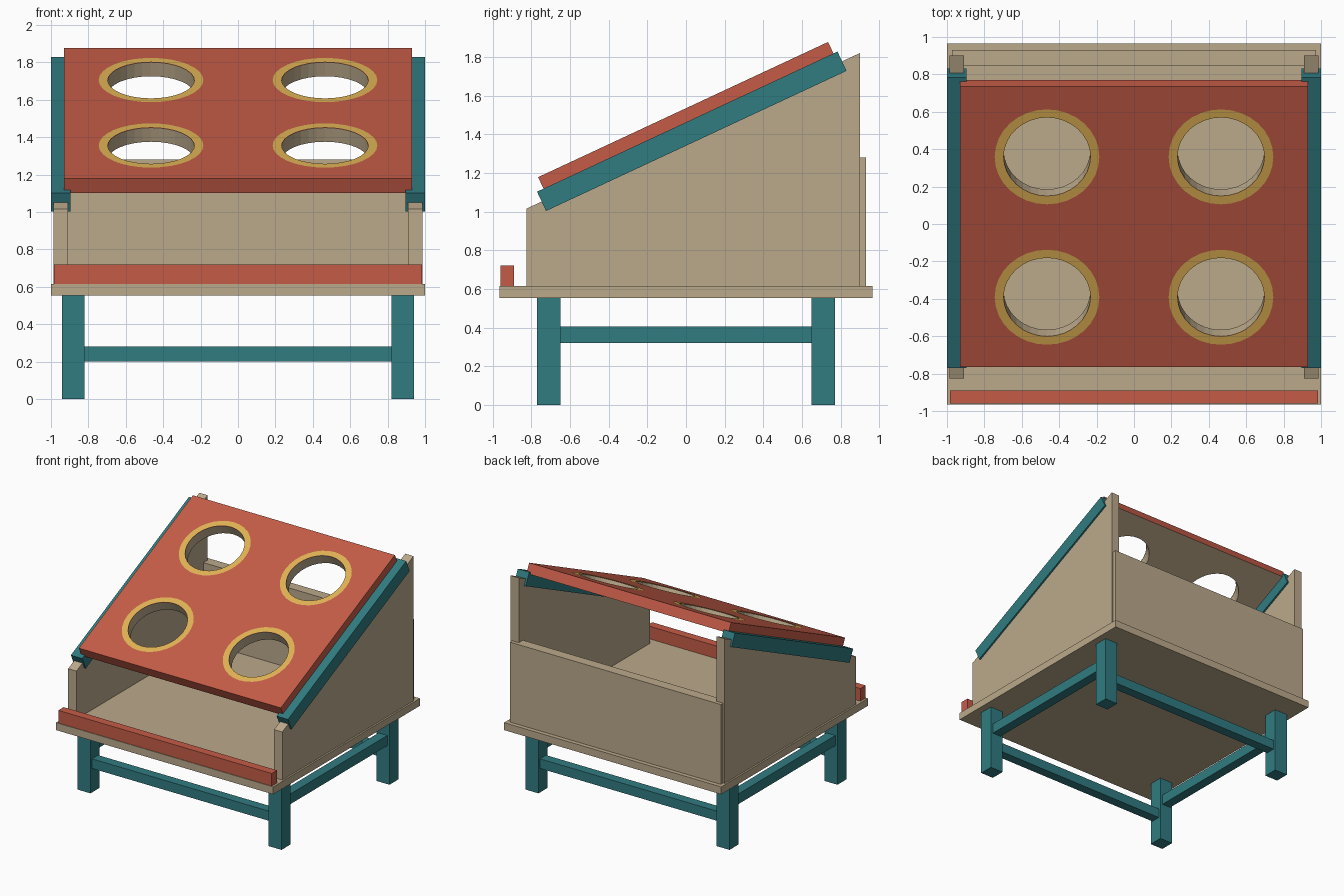
import bpy, bmesh
from math import radians
from mathutils import Matrix

if "Cube" in bpy.data.objects:
    bpy.data.objects.remove(bpy.data.objects["Cube"])


def material(name, rgb):
    m = bpy.data.materials.new(name)
    m.diffuse_color = (*rgb, 1)
    m.use_nodes = True
    m.node_tree.nodes["Principled BSDF"].inputs["Base Color"].default_value = m.diffuse_color
    return m


WOOD = material("plywood", (0.50, 0.40, 0.26))
RED = material("red_paint", (0.56, 0.107, 0.064))
TEAL = material("teal_paint", (0.03, 0.20, 0.22))
GOLD = material("yellow_paint", (0.75, 0.45, 0.09))

# Frame of the sloped board: origin at the middle of its top surface
TILT = Matrix.Translation((0, -0.015, 1.5275)) @ Matrix.Rotation(radians(25), 4, 'X')
HOLES = [(x, y) for x in (-0.465, 0.465) for y in (-0.414, 0.414)]


def finish(name, bm, *mats, matrix=Matrix()):
    bmesh.ops.recalc_face_normals(bm, faces=bm.faces)
    me = bpy.data.meshes.new(name)
    bm.to_mesh(me)
    bm.free()
    for m in mats:
        me.materials.append(m)
    ob = bpy.data.objects.new(name, me)
    ob.matrix_world = matrix
    bpy.context.collection.objects.link(ob)
    return ob


def box(name, x, y, z, *mats, matrix=Matrix()):
    """Box from (min, max) pairs along each axis."""
    bm = bmesh.new()
    size = [b - a for a, b in (x, y, z)]
    mid = [(a + b) / 2 for a, b in (x, y, z)]
    bmesh.ops.create_cube(bm, size=1, matrix=Matrix.Translation(mid) @ Matrix.Diagonal((*size, 1)))
    return finish(name, bm, *mats, matrix=matrix)


def span(c, w):
    return (c - w / 2, c + w / 2)


def prism(name, profile, x0, x1, mat):
    """Extrude a (y, z) profile along x."""
    bm = bmesh.new()
    f = bm.faces.new([bm.verts.new((x0, y, z)) for y, z in profile])
    ext = bmesh.ops.extrude_face_region(bm, geom=[f])["geom"]
    bmesh.ops.translate(bm, vec=(x1 - x0, 0, 0), verts=[v for v in ext if isinstance(v, bmesh.types.BMVert)])
    return finish(name, bm, mat)


# Base frame: legs and stretchers
for sx, side in ((-1, "left"), (1, "right")):
    for sy, end in ((-1, "front"), (1, "back")):
        box(f"{end}_{side}_leg", span(sx * 0.88, 0.12), span(sy * 0.71, 0.12), (0, 0.555), TEAL)
    box(f"{side}_stretcher", span(sx * 0.88, 0.08), (-0.65, 0.65), (0.32, 0.405), TEAL)
for sy, end in ((-1, "front"), (1, "back")):
    box(f"{end}_stretcher", (-0.82, 0.82), span(sy * 0.71, 0.08), (0.20, 0.28), TEAL)

# Tray: floor, front lip and back panel
box("floor_panel", (-1, 1), (-0.965, 0.965), (0.553, 0.615), WOOD)
box("front_lip", (-0.983, 0.983), (-0.96, -0.89), (0.615, 0.72), RED)
box("back_panel", (-0.972, 0.972), (0.845, 0.93), (0.615, 1.28), WOOD)

# Sloped side walls and the rails on top of them
wall = [(-0.825, 0.615), (0.90, 0.615), (0.90, 1.82), (-0.825, 1.015)]
for s, side in ((-1, "left"), (1, "right")):
    prism(f"{side}_wall", wall, s * 0.91, s * 0.986, WOOD)
    box(f"{side}_sloped_rail", span(s * 0.9475, 0.105), span(0, 1.715), span(0, 0.11), TEAL,
        matrix=Matrix.Translation((0, 0.03, 1.415)) @ Matrix.Rotation(radians(25), 4, 'X'))

# Target board, red above and bare wood below
board = box("target_board", (-0.93, 0.93), span(0, 1.655), (-0.083, 0), RED, WOOD, matrix=TILT)
for p in board.data.polygons:
    p.material_index = int(p.normal.z < -0.9)

# Hole cutter
bm = bmesh.new()
for x, y in HOLES:
    bmesh.ops.create_cone(bm, cap_ends=True, segments=32, radius1=0.232, radius2=0.232, depth=0.4,
                          matrix=Matrix.Translation((x, y, 0)))
for f in bm.faces:
    f.material_index = 1
cutter = finish("hole_cutter", bm, RED, WOOD, matrix=TILT)
cutter.hide_render = True
cutter.hide_set(True)
mod = board.modifiers.new("holes", 'BOOLEAN')
mod.operation, mod.solver, mod.object = 'DIFFERENCE', 'EXACT', cutter

# Painted rings around the holes
for i, (x, y) in enumerate(HOLES):
    bm = bmesh.new()
    inner, outer = [bmesh.ops.create_circle(bm, segments=32, radius=r,
                    matrix=Matrix.Translation((x, y, 0.003)))["verts"] for r in (0.232, 0.28)]
    for k in range(32):
        n = (k + 1) % 32
        bm.faces.new((inner[k], inner[n], outer[n], outer[k]))
    ring = finish(f"hole_ring_{i + 1}", bm, GOLD, matrix=TILT)
    if ring.data.polygons[0].normal.z < 0:
        ring.data.flip_normals()
